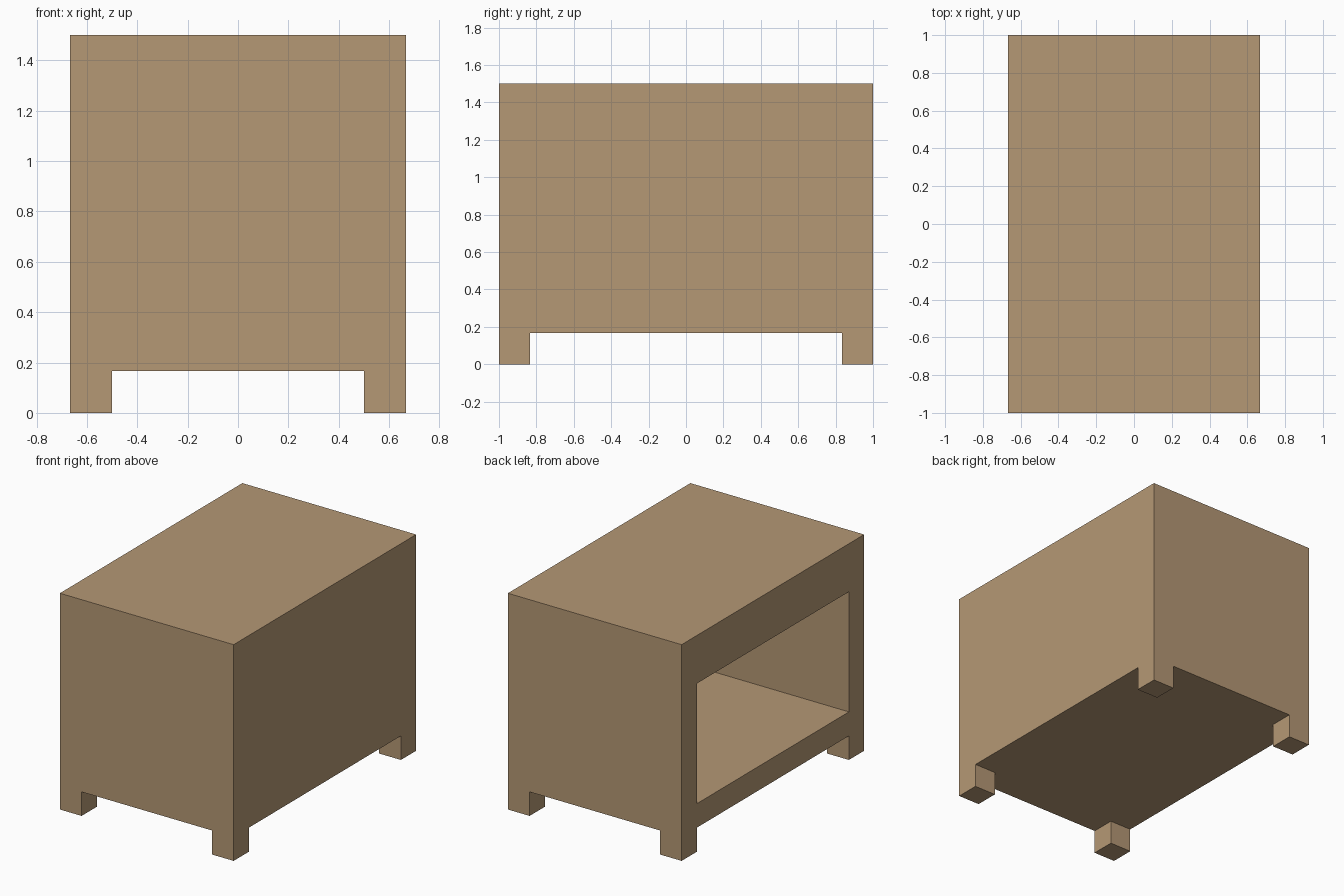
import bpy
import bmesh
from mathutils import Matrix, Vector

if "Cube" in bpy.data.objects:
    bpy.data.objects.remove(bpy.data.objects["Cube"], do_unlink=True)

U = 1 / 6                      # panel thickness and leg size
HX, HY, TOP = 4 * U, 1.0, 9 * U

# Single wood colour
wood = bpy.data.materials.new("light_wood")
wood.use_nodes = True
COLOUR = (0.462, 0.314, 0.178, 1.0)
wood.diffuse_color = COLOUR
wood.node_tree.nodes["Principled BSDF"].inputs["Base Color"].default_value = COLOUR


def box(bm, low, high):
    """Add a box spanning two opposite corners."""
    low, high = Vector(low), Vector(high)
    size = high - low
    matrix = Matrix.Translation((low + high) / 2) @ Matrix.Diagonal((*size, 1))
    bmesh.ops.create_cube(bm, size=1, matrix=matrix)


def finish(bm, name):
    """Turn a bmesh into a named wooden object."""
    bmesh.ops.recalc_face_normals(bm, faces=bm.faces)
    mesh = bpy.data.meshes.new(name)
    bm.to_mesh(mesh)
    bm.free()
    mesh.materials.append(wood)
    obj = bpy.data.objects.new(name, mesh)
    bpy.context.collection.objects.link(obj)


# Cabinet body with an open compartment on its -x side
bm = bmesh.new()
box(bm, (-HX, -HY, U), (HX, HY, TOP))
bm.normal_update()
side = min(bm.faces, key=lambda f: f.calc_center_median().x)
bmesh.ops.inset_region(bm, faces=[side], thickness=U, use_even_offset=True)

# Thicker rail above the opening
for v in side.verts:
    if v.co.z > 1:
        v.co.z = TOP - 2 * U

# Push the opening in, leaving one panel thickness at the far side
inner = bmesh.ops.extrude_discrete_faces(bm, faces=[side])["faces"][0]
for v in inner.verts:
    v.co.x = HX - U
finish(bm, "cabinet_body")

# Four square legs flush with the corners
for sx, x_name in ((1, "left"), (-1, "right")):
    for sy, y_name in ((-1, "front"), (1, "back")):
        cx, cy = sx * (HX - U / 2), sy * (HY - U / 2)
        bm = bmesh.new()
        box(bm, (cx - U / 2, cy - U / 2, 0), (cx + U / 2, cy + U / 2, U))
        finish(bm, f"{y_name}_{x_name}_leg")
